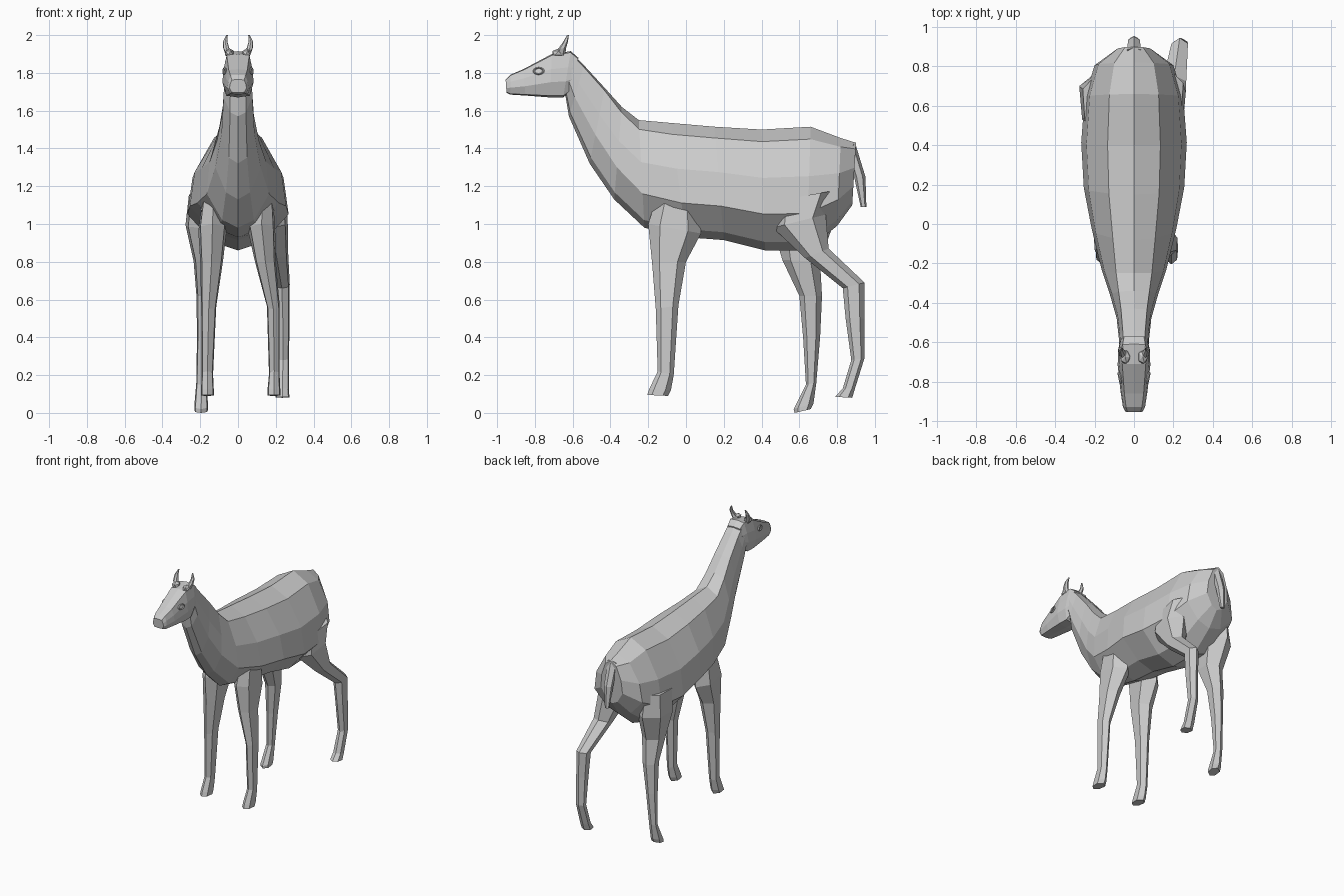
import bpy, bmesh

BODY = [(0, 0), (0.10, 0.50), (0.40, 0.90), (0.70, 1.0), (0.93, 0.50), (1, 0)]
NECK = [(0, 0), (0.03, 0.75), (0.35, 0.95), (0.62, 1.0), (0.92, 0.55), (1, 0)]
HEAD = [(0, 0), (0.03, 0.72), (0.35, 0.92), (0.65, 1.0), (0.96, 0.75), (1, 0)]
LIMB = [(0, 0), (0.22, 0.85), (0.75, 1.0), (1, 0)]


def mix(a, b, f):
    return [(s + (u - s) * f, w + (v - w) * f) for (s, w), (u, v) in zip(a, b)]


def loft(name, stations, shape, shape2=None):
    """Station: y1, z1, y2, z2, centre x, half width, optional blend to shape2."""
    bm = bmesh.new()
    rings = []
    for y1, z1, y2, z2, xc, hw, *blend in stations:
        half = mix(shape, shape2, blend[0]) if shape2 else shape
        loop = half + [(t, -w) for t, w in reversed(half) if w > 0]
        rings.append([bm.verts.new((xc + w * hw, y1 + (y2 - y1) * t, z1 + (z2 - z1) * t))
                      for t, w in loop])
    n = len(rings[0])
    for a, b in zip(rings, rings[1:]):
        for i in range(n):
            j = (i + 1) % n
            bm.faces.new((a[i], a[j], b[j], b[i]))
    bm.faces.new(rings[0])
    bm.faces.new(rings[-1])
    bmesh.ops.recalc_face_normals(bm, faces=bm.faces)
    me = bpy.data.meshes.new(name)
    bm.to_mesh(me)
    bm.free()
    ob = bpy.data.objects.new(name, me)
    bpy.context.collection.objects.link(ob)
    return ob


# torso and neck, rump to skull (top point, bottom point)
loft("torso_and_neck", [
    (0.90, 1.43, 0.88, 1.10, 0, 0.09, 0),
    (0.82, 1.455, 0.80, 0.99, 0, 0.20, 0),
    (0.66, 1.515, 0.64, 0.86, 0, 0.25, 0),
    (0.40, 1.50, 0.42, 0.86, 0, 0.268, 0),
    (0.15, 1.515, 0.20, 0.915, 0, 0.255, 0),
    (-0.08, 1.535, 0.00, 0.93, 0, 0.215, 0),
    (-0.25, 1.55, -0.22, 0.98, 0, 0.165, 0.2),
    (-0.34, 1.62, -0.38, 1.13, 0, 0.12, 0.6),
    (-0.43, 1.72, -0.51, 1.32, 0, 0.088, 1),
    (-0.54, 1.84, -0.62, 1.57, 0, 0.076, 1),
    (-0.60, 1.90, -0.64, 1.69, 0, 0.074, 1)], BODY, NECK)

# head, skull to muzzle
loft("head", [
    (-0.57, 1.88, -0.60, 1.71, 0, 0.070),
    (-0.61, 1.915, -0.65, 1.67, 0, 0.080),
    (-0.71, 1.90, -0.72, 1.67, 0, 0.083),
    (-0.86, 1.82, -0.85, 1.68, 0, 0.068),
    (-0.93, 1.79, -0.93, 1.685, 0, 0.056),
    (-0.955, 1.765, -0.95, 1.695, 0, 0.045)], HEAD)

# tail
loft("tail", [
    (0.85, 1.38, 0.895, 1.43, 0, 0.035),
    (0.89, 1.25, 0.95, 1.25, 0, 0.030),
    (0.925, 1.09, 0.955, 1.09, 0, 0.015)], LIMB)

# front legs (front point, back point), each with its own stance
FRONT = [(-0.15, 1.16, 0.06, 1.16), (-0.20, 1.00, 0.08, 0.95), (-0.18, 0.80, 0.00, 0.80),
         (-0.16, 0.55, -0.04, 0.57), (-0.15, 0.22, -0.065, 0.20),
         (-0.195, 0.125, -0.08, 0.12), (-0.205, 0.095, -0.095, 0.09)]
for name, xw in (("front_right_leg", [(0.13, 0.055), (0.125, 0.072), (0.145, 0.055),
                                      (0.187, 0.034), (0.192, 0.028), (0.190, 0.034), (0.190, 0.034)]),
                 ("front_left_leg", [(-0.13, 0.055), (-0.135, 0.075), (-0.14, 0.06),
                                     (-0.155, 0.040), (-0.162, 0.030), (-0.162, 0.034), (-0.162, 0.034)])):
    loft(name, [f + s for f, s in zip(FRONT, xw)], LIMB)

# rear legs: left one planted, right one pushed back
loft("rear_left_leg", [
    (0.46, 1.14, 0.76, 1.16, -0.19, 0.07),
    (0.46, 0.98, 0.78, 1.00, -0.18, 0.098),
    (0.51, 0.81, 0.71, 0.80, -0.165, 0.070),
    (0.60, 0.62, 0.72, 0.62, -0.17, 0.050),
    (0.62, 0.40, 0.71, 0.40, -0.182, 0.035),
    (0.635, 0.15, 0.69, 0.16, -0.193, 0.028),
    (0.57, 0.02, 0.675, 0.05, -0.195, 0.036),
    (0.575, 0.0, 0.66, 0.02, -0.195, 0.036)], LIMB)
loft("rear_right_leg", [
    (0.46, 1.12, 0.80, 1.18, 0.17, 0.08),
    (0.46, 0.98, 0.74, 1.05, 0.175, 0.088),
    (0.63, 0.82, 0.755, 0.87, 0.205, 0.060),
    (0.83, 0.66, 0.945, 0.69, 0.232, 0.042),
    (0.845, 0.50, 0.945, 0.50, 0.237, 0.036),
    (0.875, 0.28, 0.945, 0.29, 0.238, 0.032),
    (0.83, 0.13, 0.895, 0.13, 0.235, 0.035),
    (0.79, 0.085, 0.88, 0.08, 0.235, 0.037)], LIMB)

for side, label in ((1, "right"), (-1, "left")):
    # horn curving outwards then up
    loft(label + "_horn", [
        (-0.69, 1.89, -0.64, 1.89, side * 0.045, 0.018),
        (-0.675, 1.93, -0.635, 1.93, side * 0.062, 0.016),
        (-0.65, 1.965, -0.625, 1.965, side * 0.068, 0.012),
        (-0.63, 2.0, -0.62, 2.0, side * 0.058, 0.004)], LIMB)
    # small ear bud at the horn base
    bpy.ops.mesh.primitive_ico_sphere_add(subdivisions=1, radius=1,
                                          location=(side * 0.045, -0.675, 1.905))
    bud = bpy.context.object
    bud.name = label + "_ear_bud"
    bud.scale = (0.028, 0.038, 0.024)
    # eye rim
    bpy.ops.mesh.primitive_torus_add(major_segments=12, minor_segments=4, major_radius=0.026,
                                     minor_radius=0.006, location=(side * 0.072, -0.78, 1.81),
                                     rotation=(0.2, side * 1.45, 0))
    eye = bpy.context.object
    eye.name = label + "_eye_rim"
    eye.scale = (0.65, 1, 1)
